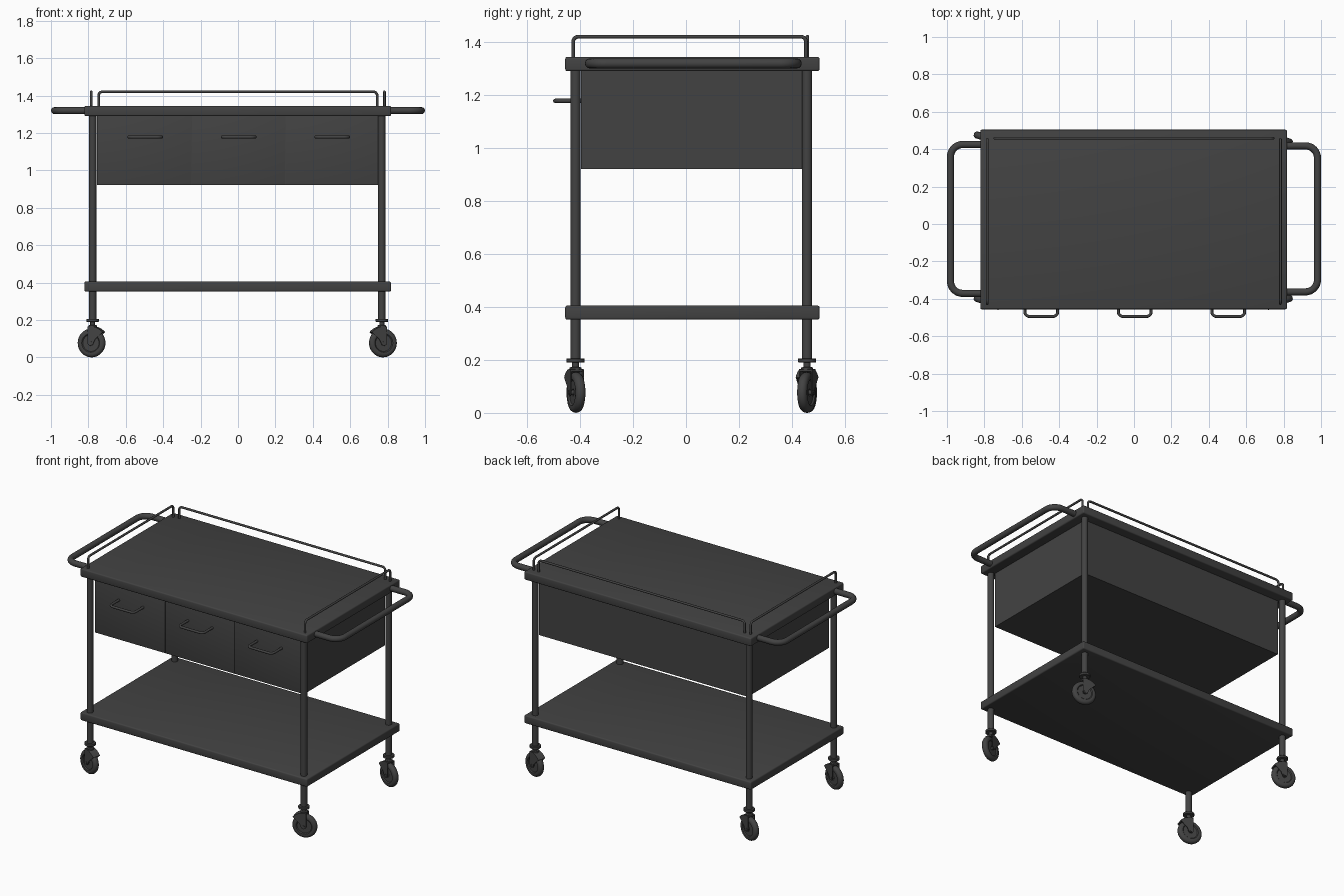
import bpy, bmesh, math
from mathutils import Vector, Matrix

if "Cube" in bpy.data.objects:
    bpy.data.objects.remove(bpy.data.objects["Cube"])

# dark grey finish shared by all parts
dark = bpy.data.materials.new("dark_grey")
dark.diffuse_color = (0.055, 0.055, 0.055, 1)
dark.use_nodes = True
dark.node_tree.nodes["Principled BSDF"].inputs["Base Color"].default_value = dark.diffuse_color


def smooth(ob, angle=35):
    ob.data.materials.clear()
    ob.data.materials.append(dark)
    bpy.ops.object.select_all(action='DESELECT')
    ob.select_set(True)
    bpy.context.view_layer.objects.active = ob
    bpy.ops.object.shade_smooth_by_angle(angle=math.radians(angle))
    return ob


def from_bmesh(name, bm):
    bmesh.ops.recalc_face_normals(bm, faces=bm.faces)
    me = bpy.data.meshes.new(name)
    bm.to_mesh(me)
    bm.free()
    ob = bpy.data.objects.new(name, me)
    bpy.context.collection.objects.link(ob)
    return ob


def box(name, lo, hi, bevel=0.0):
    lo, hi = Vector(lo), Vector(hi)
    bm = bmesh.new()
    bmesh.ops.create_cube(bm, size=1)
    bmesh.ops.scale(bm, vec=hi - lo, verts=bm.verts)
    bmesh.ops.translate(bm, vec=(lo + hi) / 2, verts=bm.verts)
    if bevel:
        bmesh.ops.bevel(bm, geom=bm.edges[:], offset=bevel, segments=3,
                        profile=0.5, affect='EDGES')
    return smooth(from_bmesh(name, bm))


def lathe(name, profile, matrix, steps=32):
    # spin (radius, height) points around local z
    bm = bmesh.new()
    vs = [bm.verts.new((r, 0, z)) for r, z in profile]
    es = [bm.edges.new(p) for p in zip(vs, vs[1:])]
    bmesh.ops.spin(bm, geom=vs + es, cent=(0, 0, 0), axis=(0, 0, 1),
                   angle=2 * math.pi, steps=steps, use_merge=True)
    bmesh.ops.remove_doubles(bm, verts=bm.verts, dist=1e-5)
    bmesh.ops.transform(bm, matrix=matrix, verts=bm.verts)
    return smooth(from_bmesh(name, bm))


def tube(name, corners, radius, fillet):
    # round pipe through the corner points, with filleted bends
    pts = [Vector(c) for c in corners]
    path = [pts[0]]
    for a, b, c in zip(pts, pts[1:], pts[2:]):
        u, v = (a - b).normalized(), (c - b).normalized()
        centre = b + (u + v) * fillet
        for i in range(9):
            t = i / 8 * math.pi / 2
            path.append(centre - v * fillet * math.cos(t) - u * fillet * math.sin(t))
    path.append(pts[-1])
    cu = bpy.data.curves.new(name, 'CURVE')
    cu.dimensions = '3D'
    cu.bevel_depth, cu.bevel_resolution, cu.use_fill_caps = radius, 4, True
    sp = cu.splines.new('POLY')
    sp.points.add(len(path) - 1)
    for p, co in zip(sp.points, path):
        p.co = (*co, 1)
    ob = bpy.data.objects.new(name, cu)
    bpy.context.collection.objects.link(ob)
    bpy.ops.object.select_all(action='DESELECT')
    ob.select_set(True)
    bpy.context.view_layer.objects.active = ob
    bpy.ops.object.convert(target='MESH')
    return smooth(bpy.context.view_layer.objects.active, 50)


def prism(name, outline, y0, y1, matrix):
    # extrude an xz outline along local y
    bm = bmesh.new()
    f = bm.faces.new([bm.verts.new((x, y0, z)) for x, z in outline])
    ext = bmesh.ops.extrude_face_region(bm, geom=[f])
    moved = [g for g in ext['geom'] if isinstance(g, bmesh.types.BMVert)]
    bmesh.ops.translate(bm, vec=(0, y1 - y0, 0), verts=moved)
    bmesh.ops.transform(bm, matrix=matrix, verts=bm.verts)
    return smooth(from_bmesh(name, bm))


# worktop and lower shelf
box("worktop", (-0.822, -0.456, 1.29), (0.818, 0.504, 1.344), 0.008)
box("lower_shelf", (-0.822, -0.456, 0.352), (0.818, 0.504, 0.405), 0.008)

# drawer cabinet, drawer fronts and pulls
box("drawer_cabinet", (-0.755, -0.39, 0.921), (0.754, 0.44, 1.3))
for i, (x0, x1) in enumerate([(-0.755, -0.249), (-0.247, 0.251), (0.253, 0.754)]):
    box(f"drawer_front_{i + 1}", (x0, -0.397, 0.921), (x1, -0.38, 1.295), 0.0006)
    cx = (i - 1) * 0.5 + 0.004
    tube(f"drawer_pull_{i + 1}", [(cx - 0.088, -0.39, 1.178), (cx - 0.088, -0.494, 1.178),
                                  (cx + 0.088, -0.494, 1.178), (cx + 0.088, -0.39, 1.178)],
         0.008, 0.025)

# push handles at both ends
for name, x_in, x_out, ya, yb in [("left", -0.80, -0.981, -0.371, 0.425),
                                  ("right", 0.80, 0.981, -0.363, 0.418)]:
    tube(f"push_handle_{name}", [(x_in, ya, 1.319), (x_out, ya, 1.319),
                                 (x_out, yb, 1.319), (x_in, yb, 1.319)], 0.019, 0.065)

# guard rails on the worktop
tube("back_rail", [(-0.745, 0.458, 1.33), (-0.745, 0.458, 1.42),
                   (0.744, 0.458, 1.42), (0.744, 0.458, 1.33)], 0.007, 0.02)
for name, x in [("left", -0.785), ("right", 0.783)]:
    tube(f"side_rail_{name}", [(x, -0.426, 1.33), (x, -0.426, 1.42),
                               (x, 0.453, 1.42), (x, 0.453, 1.33)], 0.007, 0.02)

# legs with swivelling casters
R, CX, CZ = 0.077, -0.006, 0.077
tyre = [(0, 0.008), (0.012, 0.008), (0.014, 0.012), (0.045, 0.012), (0.05, 0.018), (0.06, 0.019),
        (0.069, 0.016), (0.075, 0.009), (R, 0)]
tyre += [(r, -z) for r, z in reversed(tyre[:-1])]
arc = [math.radians(100 - i * 7.5) for i in range(9)]
outer = [(CX + 0.089 * math.cos(a), CZ + 0.089 * math.sin(a)) for a in arc]
inner = [(CX + 0.081 * math.cos(a), CZ + 0.081 * math.sin(a)) for a in arc]
plate = outer + [(0.02, 0.095), (0.008, 0.068), (-0.006, 0.062), (-0.019, 0.068), (-0.022, 0.082)]

for name, x, y, turn in [("front_left", -0.777, -0.417, -17), ("back_left", -0.777, 0.457, -17),
                         ("front_right", 0.769, -0.417, 197), ("back_right", 0.769, 0.457, 163)]:
    at = Matrix.Translation((x, y, 0))
    m = at @ Matrix.Rotation(math.radians(turn), 4, 'Z')
    hub = m @ Matrix.Translation((CX, 0, CZ)) @ Matrix.Rotation(math.pi / 2, 4, 'X')
    lathe(f"{name}_leg", [(0, 0.2), (0.0195, 0.2), (0.0195, 1.3), (0, 1.3)], at)
    lathe(f"{name}_collar", [(0, 0.19), (0.032, 0.19), (0.034, 0.192), (0.034, 0.204),
                             (0.032, 0.206), (0, 0.206)], at)
    lathe(f"{name}_caster_stem", [(0, 0.16), (0.022, 0.16), (0.022, 0.171), (0.013, 0.174),
                                  (0.013, 0.195), (0, 0.195)], at)
    lathe(f"{name}_wheel", tyre, hub, 40)
    lathe(f"{name}_axle", [(0, -0.029), (0.009, -0.029), (0.009, 0.029), (0, 0.029)], hub, 16)
    prism(f"{name}_fork_hood", outer + inner[::-1], -0.026, 0.026, m)
    for side, y0 in [("a", -0.026), ("b", 0.022)]:
        prism(f"{name}_fork_plate_{side}", plate, y0, y0 + 0.004, m)
